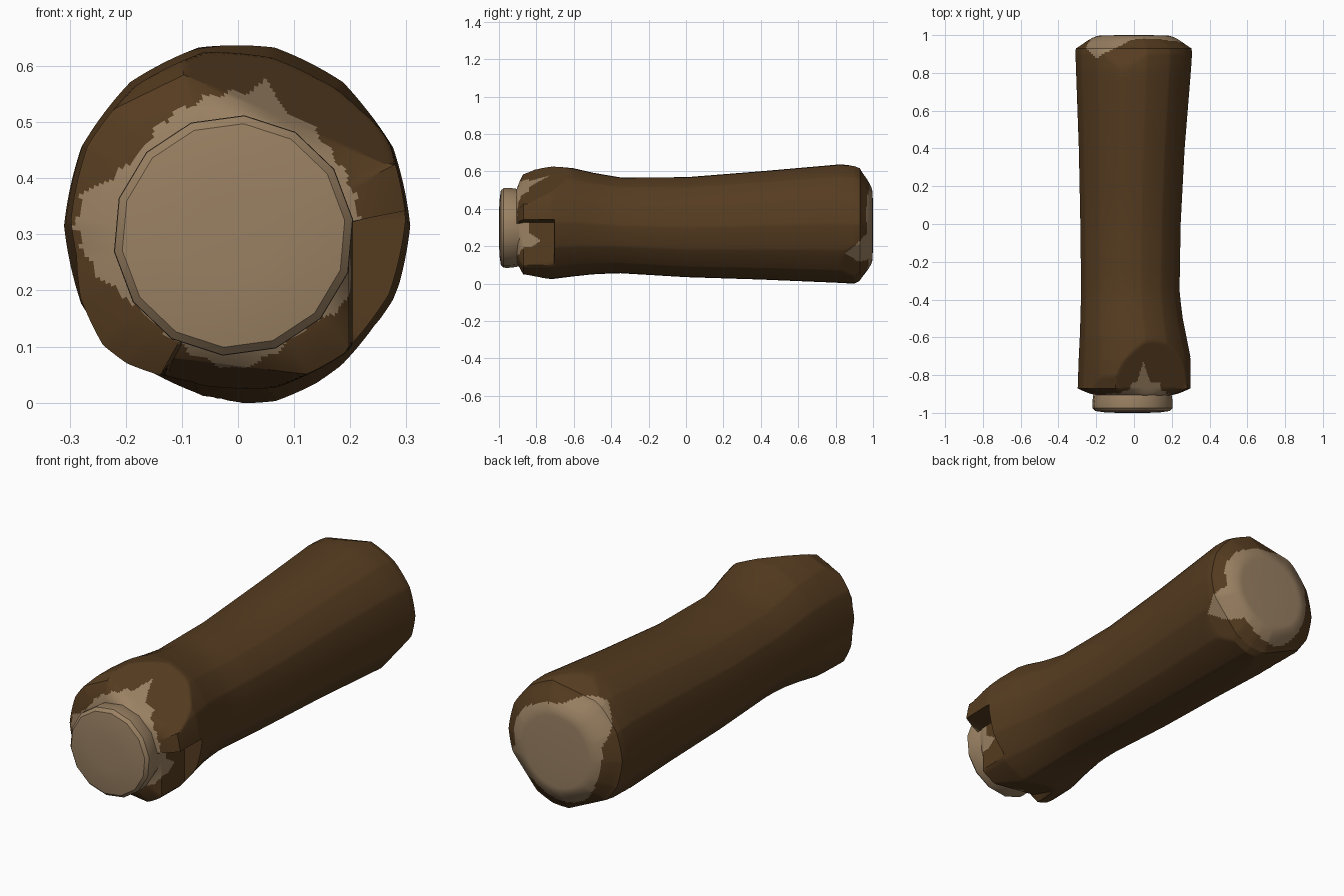
import bpy, bmesh, math

if "Cube" in bpy.data.objects:
    bpy.data.objects.remove(bpy.data.objects["Cube"])

N = 224                     # points around the log
CX, CZ = 0.0, 0.31          # log axis


def material(name, rgb):
    m = bpy.data.materials.new(name)
    m.diffuse_color = (*rgb, 1)
    m.use_nodes = True
    m.node_tree.nodes["Principled BSDF"].inputs["Base Color"].default_value = m.diffuse_color
    return m


BARK = material("dark brown bark", (0.092, 0.045, 0.0145))
WOOD = material("pale cut wood", (0.325, 0.22, 0.125))


def lerp_table(table, t):
    """Linear interpolation of rows (key, values...)."""
    if t <= table[0][0]:
        return table[0][1:]
    for a, b in zip(table, table[1:]):
        if t <= b[0]:
            f = (t - a[0]) / (b[0] - a[0])
            return [u + (v - u) * f for u, v in zip(a[1:], b[1:])]
    return table[-1][1:]


def loft(name, rings, is_wood):
    """Skin closed rings, cap both ends, colour faces by rule."""
    bm = bmesh.new()
    vr = [[bm.verts.new(p) for p in r] for r in rings]
    for a, b in zip(vr, vr[1:]):
        for i in range(len(a)):
            j = (i + 1) % len(a)
            bm.faces.new((a[i], a[j], b[j], b[i]))
    bm.faces.new(vr[0])
    bm.faces.new(vr[-1])
    bmesh.ops.recalc_face_normals(bm, faces=bm.faces)
    for f in bm.faces:
        f.material_index = int(is_wood(f.calc_center_median()))
    me = bpy.data.meshes.new(name)
    bm.to_mesh(me)
    bm.free()
    me.materials.append(BARK)
    me.materials.append(WOOD)
    ob = bpy.data.objects.new(name, me)
    bpy.context.collection.objects.link(ob)
    bpy.context.view_layer.objects.active = ob
    ob.select_set(True)
    bpy.ops.object.shade_smooth_by_angle(angle=math.radians(28))
    ob.select_set(False)
    return ob


# Trunk outline: y, x min, x max, z min, z max
OUTLINE = [
    (-0.87, -.298, .300, .020, .630), (-0.72, -.293, .302, .020, .632),
    (-0.60, -.287, .278, .035, .620), (-0.48, -.283, .254, .048, .592),
    (-0.35, -.280, .241, .052, .571), (0.00, -.284, .247, .031, .572),
    (0.40, -.292, .268, .018, .604), (0.82, -.307, .302, .000, .641),
    (0.90, -.310, .307, -.005, .636), (0.93, -.308, .305, .012, .624),
]

# Flat axe cuts: direction, (y, distance from axis) x2, y range, angle range
CHIPS = [
    (66, -0.58, .320, -0.88, .208, -1.0, -0.56, 20, 112),     # top chip
    (0, -0.71, .205, -0.88, .197, -1.0, -0.705, -60, 3),      # right notch
    (-97, -0.66, .295, -0.88, .240, -1.0, -0.62, -116, -40),  # underside chip
    (116, -0.80, .315, -0.88, .285, -1.0, -0.75, 60, 180),    # upper left bevel
    (-115, 0.50, .315, 0.93, .275, 0.5, 1.1, -180, 0),        # back end bevels
    (-40, 0.70, .325, 0.93, .280, 0.70, 1.1, -120, 60),
    (100, 0.84, .325, 0.93, .290, 0.84, 1.1, 0, 180),
]


def trunk_point(y, ang):
    x0, x1, z0, z1 = lerp_table(OUTLINE, y)
    # gently faceted cross-section, with a swelling low on the front left
    step = 2 * math.pi / 14
    k = math.cos(step / 2) / math.cos((ang % step) - step / 2)
    k = 0.5 + 0.5 * k
    deg = (math.degrees(ang) + 180) % 360 - 180
    swell = max(0, 1 - abs(deg + 138) / 30) * min(1, max(0, (-0.45 - y) / 0.3))
    k += 0.10 * swell
    x = (x0 + x1) / 2 + (x1 - x0) / 2 * math.cos(ang) * k - CX
    z = (z0 + z1) / 2 + (z1 - z0) / 2 * math.sin(ang) * k - CZ
    for d0, ya, da, yb, db, lo, hi, a0, a1 in CHIPS:
        if lo <= y <= hi and a0 <= deg <= a1:
            d = da + (db - da) * (y - ya) / (yb - ya)
            n = x * math.cos(math.radians(d0)) + z * math.sin(math.radians(d0))
            if n > d:
                x, z = x * d / n, z * d / n
    return x + CX, z + CZ


def trunk_ring(y, blend=0, radius=.21, at=None):
    """Ring at y; blend pulls it towards an inner circle placed at height y=at."""
    ring = []
    for i in range(N):
        a = 2 * math.pi * i / N
        x, z = trunk_point(y, a)
        ix, iz = radius * math.cos(a), CZ + radius * math.sin(a)
        ring.append((x + (ix - x) * blend, y if at is None else at,
                     z + (iz - z) * blend))
    return ring


# How far pale wood spreads over the ends: angle in degrees, radius
FRONT_PALE = [(-180, .285), (-165, .27), (-150, .235), (-135, .22), (-90, .25),
              (-60, .215), (-30, .215), (40, .215), (70, .235), (90, .245),
              (120, .235), (145, .22), (158, .24), (168, .285), (180, .29)]


def trunk_is_wood(c):
    x, z = c.x - CX, c.z - CZ
    r, a = math.hypot(x, z), math.degrees(math.atan2(z, x))
    if c.y < -0.72:     # front end and pale tongues inside the chips
        end = c.y < -0.84 and r < lerp_table(FRONT_PALE, a)[0] + .004 * math.sin(a * .5)
        top = abs(x - 0.05) < 0.05 * (-0.73 - c.y) / 0.15 and z > 0 and r < .27
        side = abs(z + 0.08) < 0.035 * (-0.77 - c.y) / 0.06 and x > 0 and r < .23
        return end or top or side
    # back end, ragged, with tongues over the rim
    ragged = 0.24 + 0.014 * math.sin(math.radians(3 * a + 40))
    tongue = (abs(a + 30) < 14 * (c.y - 0.85) / 0.08
              or abs(a - 128) < 18 * (c.y - 0.88) / 0.05)
    return (c.y > 0.931 and r < ragged) or (c.y > 0.85 and tongue)


# Trunk rows: dense where the chips are
front = [-0.87 + 0.01 * i for i in range(32)]
middle = [-0.5, -0.42, -0.35, -0.25, -0.12, 0, 0.2, 0.4, 0.5, 0.6]
back = [0.7, 0.76, 0.82, 0.842] + [0.85 + 0.01 * i for i in range(9)]
rows = sorted(front + [-0.706, -0.704] + middle + back)
rings = [trunk_ring(-0.87, 1 - i / 14, .19, -.907 + .037 * (i / 14) ** 1.5)
         for i in range(14)]
rings += [trunk_ring(y) for y in rows]
# chamfered back end closing in to the pale face
rings += [trunk_ring(0.93, i / 14, .17, .93 + .068 * math.sin(i / 14 * math.pi / 2) ** 1.2)
          for i in range(1, 15)]
rings.append([(0.4 * x, 1.0, CZ + 0.4 * (z - CZ)) for x, y, z in rings[-1]])
loft("log_trunk", rings, trunk_is_wood)


# Pale heartwood stub standing out of the front end
def core_ring(y, r):
    return [(-0.008 + r * math.cos(2 * math.pi * (i + .3) / 14), y,
             0.298 + r * math.sin(2 * math.pi * (i + .3) / 14)) for i in range(14)]


loft("front_heartwood", [core_ring(y, r) for y, r in
     ((-.86, .200), (-.915, .211), (-.95, .215), (-.975, .214),
      (-.990, .200), (-.997, .15), (-1.0, .08))], lambda c: True)
